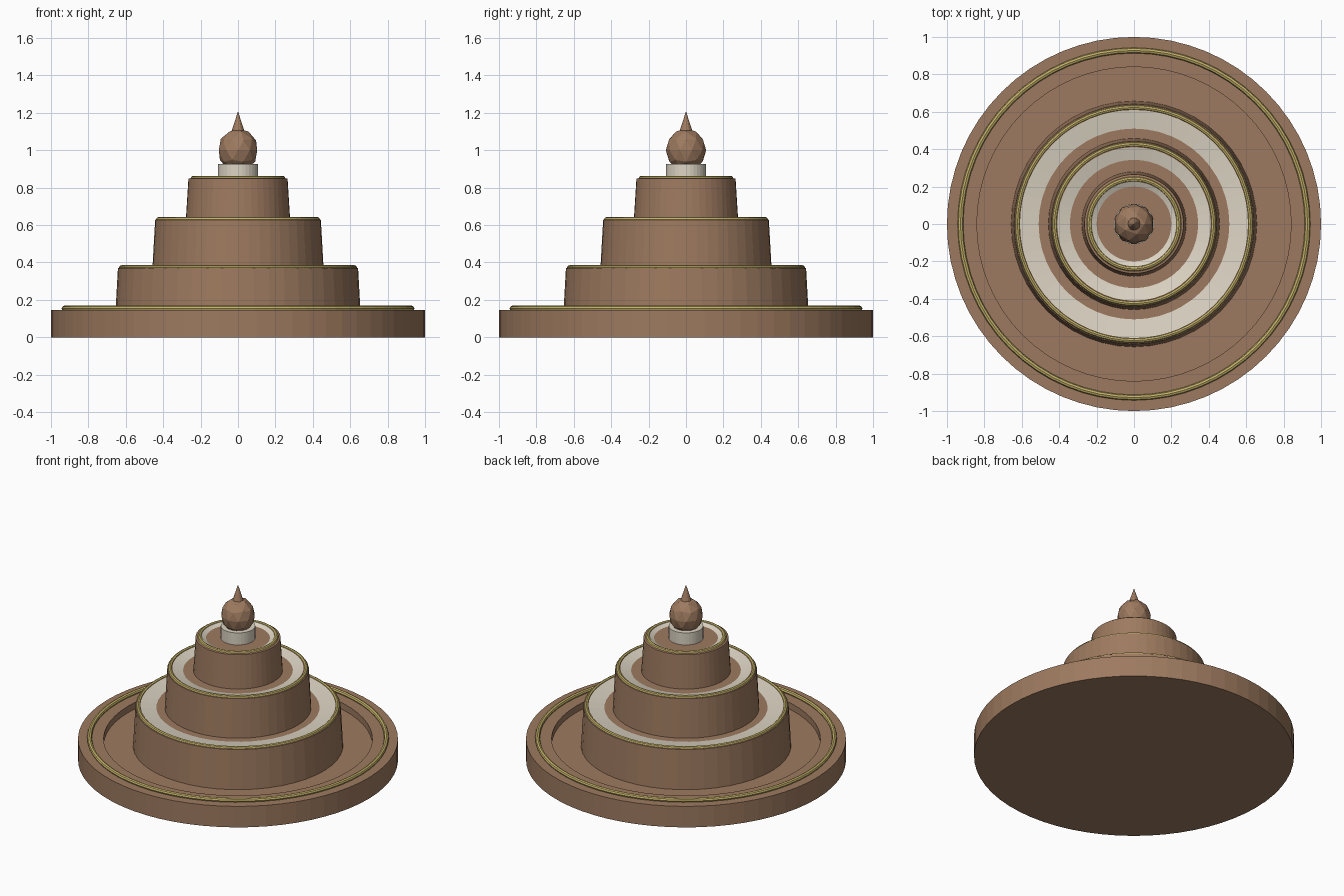
import bpy, bmesh, math
from mathutils import Matrix

cube = bpy.data.objects.get("Cube")
if cube:
    bpy.data.objects.remove(cube)


def material(name, rgb):
    m = bpy.data.materials.new(name)
    m.use_nodes = True
    color = (*rgb, 1)
    m.diffuse_color = color
    m.node_tree.nodes["Principled BSDF"].inputs["Base Color"].default_value = color
    return m


brown = material("brown stone", (0.34, 0.195, 0.115))
cream = material("cream lining", (0.72, 0.66, 0.55))
gold = material("dull gold", (0.55, 0.44, 0.14))


def finish(name, bm, mats):
    bmesh.ops.recalc_face_normals(bm, faces=bm.faces)
    mesh = bpy.data.meshes.new(name)
    bm.to_mesh(mesh)
    bm.free()
    for m in mats:
        mesh.materials.append(m)
    ob = bpy.data.objects.new(name, mesh)
    bpy.context.collection.objects.link(ob)
    return ob


def lathe(name, profile, mats, segments=48, accent=None):
    """Spin (radius, z) points round z; band number accent gets the second material."""
    bm = bmesh.new()
    rings = []
    for r, z in profile:
        if r == 0:
            rings.append([bm.verts.new((0, 0, z))] * segments)
        else:
            angles = [math.tau * i / segments for i in range(segments)]
            rings.append([bm.verts.new((r * math.cos(a), r * math.sin(a), z)) for a in angles])
    for band, (a, b) in enumerate(zip(rings, rings[1:])):
        for i in range(segments):
            j = (i + 1) % segments
            corners = list(dict.fromkeys((a[i], a[j], b[j], b[i])))
            bm.faces.new(corners).material_index = int(band == accent)
    return finish(name, bm, mats)


def trim(name, radius, z, thick):
    """Slim gold ring with an eight-sided section."""
    steps = [math.tau * k / 8 for k in range(9)]
    section = [(radius + thick * math.cos(t), z + thick * math.sin(t)) for t in steps]
    ob = lathe(name, section, [gold], 64)
    bm = bmesh.new()
    bm.from_mesh(ob.data)
    bmesh.ops.remove_doubles(bm, verts=bm.verts, dist=0.0001)
    bmesh.ops.recalc_face_normals(bm, faces=bm.faces)
    bm.to_mesh(ob.data)
    bm.free()


# Base dish with a sunken floor
lathe("base_dish", [(0, 0), (1, 0), (1, 0.145), (0.84, 0.145), (0.84, 0.1), (0, 0.1)], [brown], 64)
trim("base_trim", 0.928, 0.154, 0.015)

# Stacked tiers: bottom z, bottom radius, top z, top radius, trim radius, lining outer and inner, floor z
tiers = {
    "lower": (0.1, 0.657, 0.37, 0.642, 0.623, 0.61, 0.51, 0.362),
    "middle": (0.36, 0.458, 0.628, 0.443, 0.425, 0.41, 0.343, 0.618),
    "upper": (0.61, 0.28, 0.848, 0.265, 0.24, 0.228, 0.2, 0.842),
}
for name, (z0, r0, z1, r1, ring, lip, inner, floor) in tiers.items():
    profile = [(0, z0), (r0, z0), (r1, z1), (lip, z1 + 0.008), (inner, floor), (0, floor)]
    lathe(name + "_tier", profile, [brown, cream], 48, accent=3)
    trim(name + "_trim", ring, z1 + 0.002, 0.013)

# Finial: cream collar, faceted bulb and spike
lathe("finial_collar", [(0, 0.84), (0.108, 0.84), (0.108, 0.925), (0, 0.925)], [cream], 32)
bm = bmesh.new()
bmesh.ops.create_icosphere(bm, subdivisions=2, radius=0.108,
                           matrix=Matrix.Translation((0, 0, 1)) @ Matrix.Diagonal((1, 1, 1.08, 1)))
finish("finial_bulb", bm, [brown])
lathe("finial_spike", [(0, 1.09), (0.038, 1.09), (0, 1.208)], [brown], 12)
